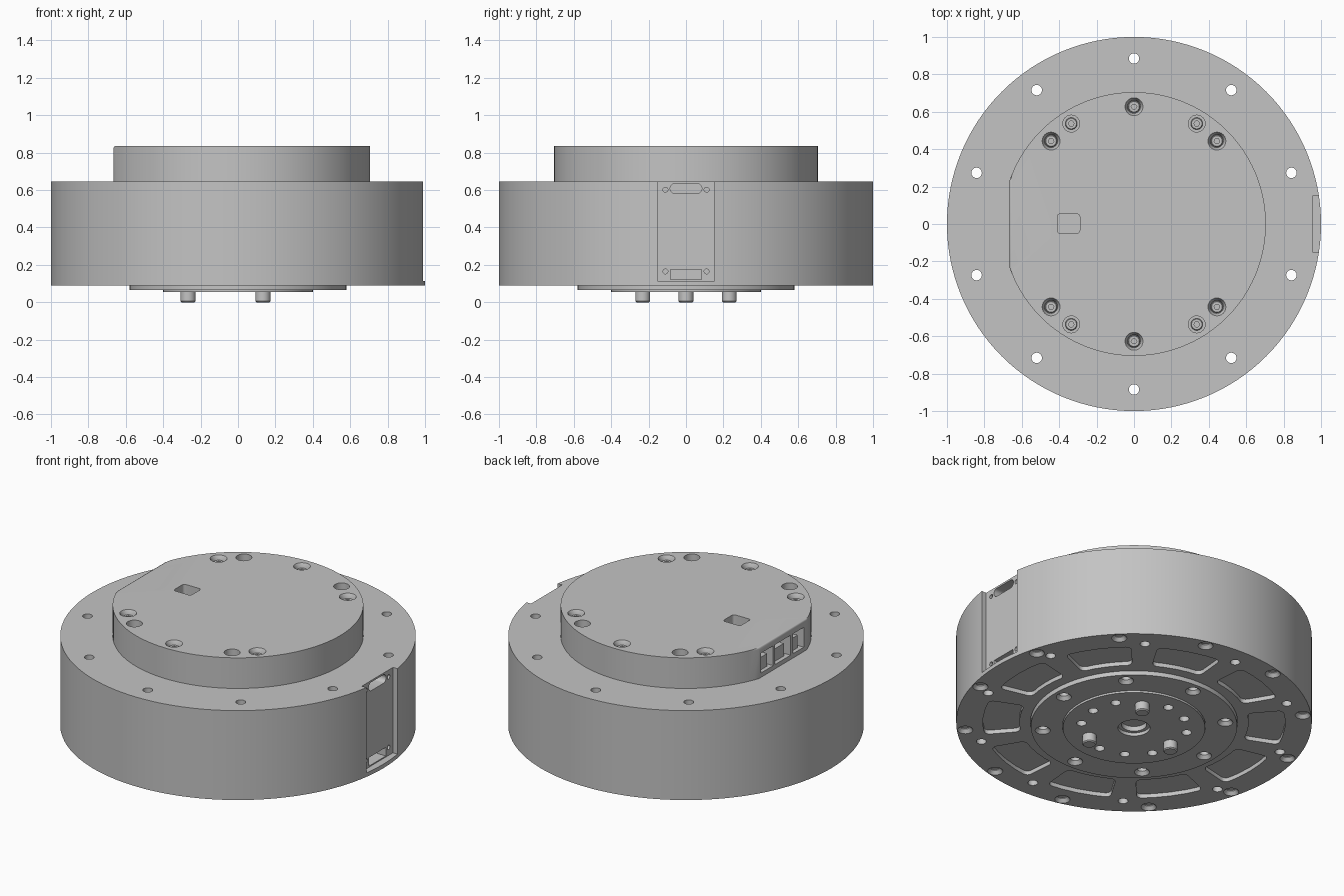
import bpy, bmesh, math
from mathutils import Vector

cube = bpy.data.objects.get("Cube")
if cube:
    bpy.data.objects.remove(cube, do_unlink=True)

grey = bpy.data.materials.new("satin_grey")
grey.use_nodes = True
colour = (0.55, 0.55, 0.55, 1)
grey.diffuse_color = colour
grey.node_tree.nodes["Principled BSDF"].inputs["Base Color"].default_value = colour


def polar(r, deg):
    a = math.radians(deg)
    return r * math.cos(a), r * math.sin(a)


def circle(r, n=128):
    return [polar(r, 360 * i / n) for i in range(n)]


def prism(bm, pts, z0, z1):
    """Extrude a counter-clockwise outline; returns bottom and top rings."""
    lo = [bm.verts.new((x, y, z0)) for x, y in pts]
    hi = [bm.verts.new((x, y, z1)) for x, y in pts]
    n = len(pts)
    bm.faces.new(lo[::-1])
    bm.faces.new(hi)
    for i in range(n):
        j = (i + 1) % n
        bm.faces.new((lo[i], lo[j], hi[j], hi[i]))
    return lo, hi


def round_ring(bm, ring, width, segments=3):
    edges = [bm.edges.get((ring[i], ring[i - 1])) for i in range(len(ring))]
    bmesh.ops.bevel(bm, geom=edges, offset=width, segments=segments,
                    profile=0.5, affect='EDGES')


def lathe(bm, profile, at=(0, 0), n=24):
    """Turn a (radius, z) profile, given from low z to high z, into a solid."""
    rings = [[bm.verts.new((at[0] + x, at[1] + y, z)) for x, y in circle(r, n)]
             for r, z in profile]
    bm.faces.new(rings[0][::-1])
    bm.faces.new(rings[-1])
    for a, b in zip(rings, rings[1:]):
        for i in range(n):
            j = (i + 1) % n
            bm.faces.new((a[i], a[j], b[j], b[i]))


def box(bm, lo, hi, axis=0, radius=0):
    """Box whose edges along one axis may be rounded."""
    verts = bmesh.ops.create_cube(bm, size=1)["verts"]
    lo, hi = Vector(lo), Vector(hi)
    for v in verts:
        v.co = Vector([(lo[k] + hi[k]) / 2 + v.co[k] * (hi[k] - lo[k]) for k in range(3)])
    if radius:
        edges = {e for v in verts for e in v.link_edges
                 if abs((e.verts[0].co - e.verts[1].co)[axis]) > 1e-5}
        bmesh.ops.bevel(bm, geom=list(edges), offset=radius, segments=5,
                        profile=0.5, affect='EDGES')


def finish(bm, name):
    bmesh.ops.recalc_face_normals(bm, faces=bm.faces[:])
    mesh = bpy.data.meshes.new(name)
    bm.to_mesh(mesh)
    bm.free()
    mesh.materials.append(grey)
    obj = bpy.data.objects.new(name, mesh)
    bpy.context.collection.objects.link(obj)
    return obj


def select(obj):
    bpy.ops.object.select_all(action='DESELECT')
    obj.select_set(True)
    bpy.context.view_layer.objects.active = obj


def carve(obj, bm):
    """Subtract the solids in bm from obj."""
    cutter = finish(bm, "cutter")
    cutter.hide_render = True
    mod = obj.modifiers.new("cut", 'BOOLEAN')
    mod.operation, mod.solver, mod.object = 'DIFFERENCE', 'EXACT', cutter
    select(obj)
    bpy.ops.object.modifier_apply(modifier=mod.name)
    bpy.data.objects.remove(cutter, do_unlink=True)


def smooth(obj):
    select(obj)
    bpy.ops.object.shade_smooth_by_angle(angle=math.radians(30))


def mount_holes(bm):
    for k in range(10):
        lathe(bm, [(0.028, 0.0), (0.028, 0.8)], polar(0.885, 18 + 36 * k))


def countersink(bm, at, z, depth=0.05):
    lathe(bm, [(0.046, z - 0.02), (0.043, z), (0.026, z + 0.02), (0.026, z + depth)], at)


# Housing drum with mounting holes and a flat connector recess on the +x side
bm = bmesh.new()
lo, hi = prism(bm, circle(1.0), 0.115, 0.645)
round_ring(bm, hi, 0.02)
housing = finish(bm, "housing")
bm = bmesh.new()
mount_holes(bm)
box(bm, (0.957, -0.153, 0.05), (1.1, 0.153, 0.7))
carve(housing, bm)
bm = bmesh.new()
box(bm, (0.87, -0.085, 0.582), (1.0, 0.085, 0.634), 0, 0.025)
box(bm, (0.87, -0.083, 0.122), (1.0, 0.083, 0.175))
for y in (-0.11, 0.11):
    for z in (0.165, 0.602):
        box(bm, (0.92, y - 0.013, z - 0.013), (1.0, y + 0.013, z + 0.013), 0, 0.0125)
carve(housing, bm)
smooth(housing)

# Base plate with pockets, mounting holes and rim screw holes
bm = bmesh.new()
prism(bm, circle(1.0), 0.09, 0.115)
base_plate = finish(bm, "base_plate")
bm = bmesh.new()
mount_holes(bm)
lathe(bm, [(0.583, 0.0), (0.583, 0.3)], n=128)
for k in range(12):
    countersink(bm, polar(0.953, 15 + 30 * k), 0.09)
for k in range(10):
    steps = [36 * k + d for d in (-13, -6.5, 0, 6.5, 13)]
    pts = [polar(0.85, a) for a in steps] + [polar(0.645, a) for a in steps[::-1]]
    lo, hi = prism(bm, pts, 0.03, 0.2)
    corners = [bm.edges.get((lo[i], hi[i])) for i in (0, 4, 5, 9)]
    bmesh.ops.bevel(bm, geom=corners, offset=0.032, segments=4, profile=0.5, affect='EDGES')
carve(base_plate, bm)
smooth(base_plate)

# Output hub ring
bm = bmesh.new()
lo, hi = prism(bm, circle(0.58), 0.065, 0.115)
round_ring(bm, lo, 0.008, 2)
hub = finish(bm, "output_hub")
bm = bmesh.new()
lathe(bm, [(0.403, 0.0), (0.403, 0.3)], n=96)
for k in range(8):
    countersink(bm, polar(0.515, 45 * k), 0.065, 0.04)
carve(hub, bm)
smooth(hub)

# Output flange with centre bore and a ring of bolt holes
bm = bmesh.new()
prism(bm, circle(0.40, 96), 0.055, 0.115)
flange = finish(bm, "output_flange")
bm = bmesh.new()
lathe(bm, [(0.09, 0.0), (0.09, 0.075), (0.07, 0.075), (0.07, 0.105)], n=48)
for k in range(12):
    if k % 4 != 2:
        lathe(bm, [(0.028, 0.0), (0.028, 0.1)], polar(0.30, 30 * k))
carve(flange, bm)
smooth(flange)

# Three dowel pins
for k in range(3):
    bm = bmesh.new()
    lathe(bm, [(0.034, 0.0), (0.04, 0.006), (0.04, 0.1)], polar(0.267, 60 + 120 * k), 32)
    smooth(finish(bm, f"dowel_pin_{k + 1}"))

# Rear cap, flattened on the -x side
flat_x, cap_r = -0.665, 0.705
limit = math.degrees(math.acos(flat_x / cap_r))
bm = bmesh.new()
lo, hi = prism(bm, [polar(cap_r, -limit + 2 * limit * i / 112) for i in range(113)], 0.64, 0.835)
round_ring(bm, hi, 0.008, 2)
cap = finish(bm, "rear_cap")
sunk = [polar(0.627, a) for a in (45, 90, 135, 225, 270, 315)]
deep = [polar(0.633, a) for a in (58, 122, 238, 302)]
bm = bmesh.new()
for at in sunk:
    lathe(bm, [(0.034, 0.79), (0.034, 0.81), (0.048, 0.835), (0.049, 0.86)], at)
for at in deep:
    lathe(bm, [(0.045, 0.765), (0.045, 0.87)], at)
box(bm, (-0.41, -0.05, 0.77), (-0.29, 0.054, 0.9), 2, 0.015)
for y0, y1 in ((0.095, 0.215), (-0.075, 0.075), (-0.205, -0.10)):
    box(bm, (-0.75, y0, 0.672), (-0.59, y1, 0.795))
carve(cap, bm)
smooth(cap)

# Cap screws with socket recess
for i, (x, y) in enumerate(sunk + deep):
    top = 0.812 if i < len(sunk) else 0.795
    bm = bmesh.new()
    lathe(bm, [(0.032, 0.75), (0.032, top - 0.004), (0.028, top)], (x, y))
    screw = finish(bm, f"cap_screw_{i + 1}")
    bm = bmesh.new()
    lathe(bm, [(0.015, top - 0.02), (0.015, top + 0.05)], (x, y), 6)
    carve(screw, bm)
    smooth(screw)

# Sockets inside the cap openings
for i, (y0, y1) in enumerate(((0.12, 0.19), (-0.045, 0.045), (-0.18, -0.125))):
    bm = bmesh.new()
    box(bm, (-0.64, y0, 0.66), (-0.58, y1, 0.75))
    finish(bm, f"connector_socket_{i + 1}")
